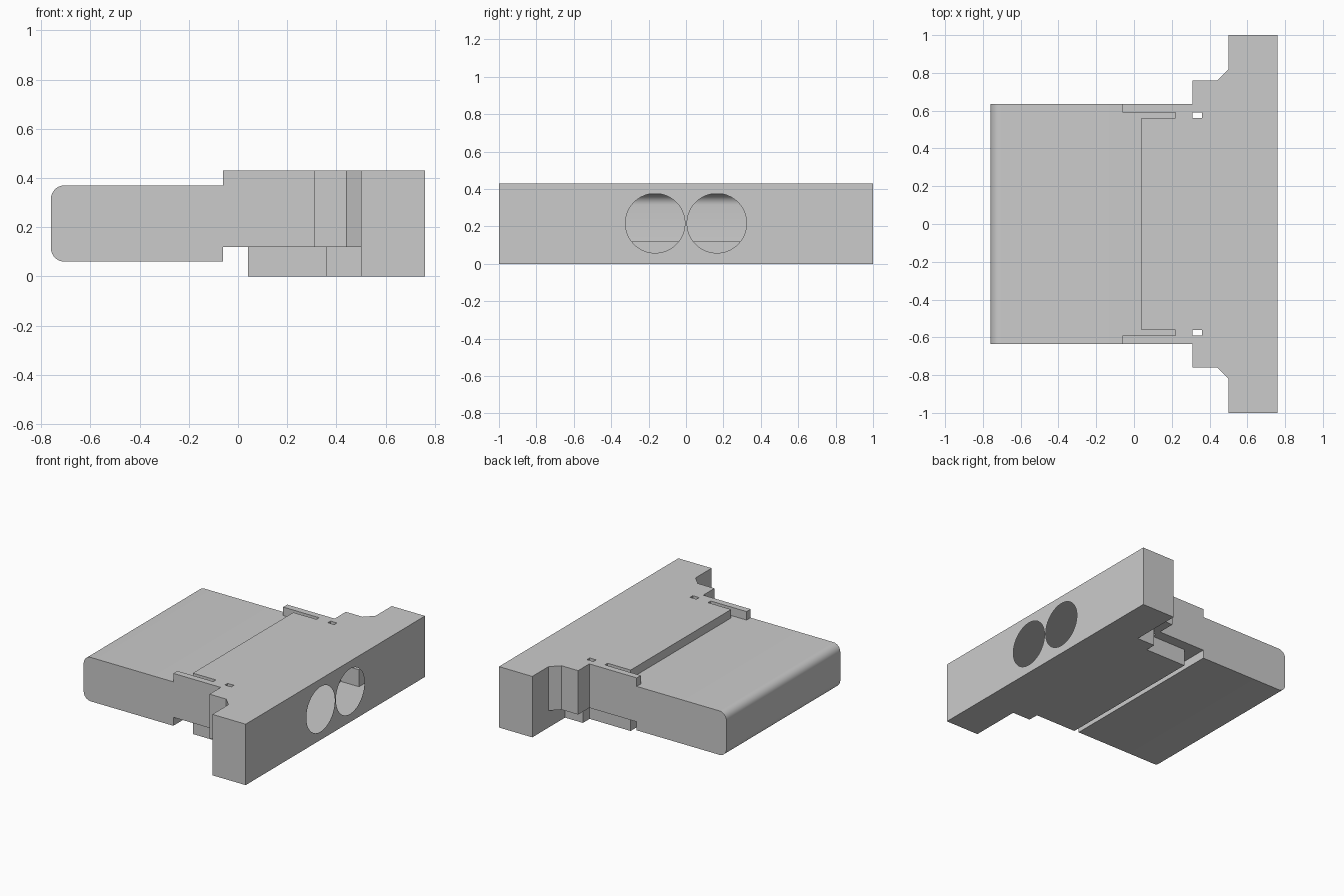
import bpy, bmesh
from math import sin, cos, pi
from mathutils import Vector

if "Cube" in bpy.data.objects:
    bpy.data.objects.remove(bpy.data.objects["Cube"])


def prism(name, pts, move):
    """Extrude a flat outline of 3D points along a vector."""
    bm = bmesh.new()
    face = bm.faces.new([bm.verts.new(p) for p in pts])
    ext = bmesh.ops.extrude_face_region(bm, geom=[face])
    bmesh.ops.translate(bm, vec=Vector(move),
                        verts=[v for v in ext["geom"] if isinstance(v, bmesh.types.BMVert)])
    bmesh.ops.recalc_face_normals(bm, faces=bm.faces[:])
    me = bpy.data.meshes.new(name)
    bm.to_mesh(me)
    bm.free()
    ob = bpy.data.objects.new(name, me)
    bpy.context.collection.objects.link(ob)
    return ob


def plate(name, half, z0, z1):
    """Horizontal plate from a half outline mirrored across y = 0."""
    full = half + [(x, -y) for x, y in reversed(half)]
    return prism(name, [(x, y, z0) for x, y in full], (0, 0, z1 - z0))


def boolean(ob, other, op):
    mod = ob.modifiers.new(op.lower(), 'BOOLEAN')
    mod.operation, mod.object, mod.solver = op, other, 'EXACT'
    bpy.context.view_layer.objects.active = ob
    bpy.ops.object.modifier_apply(modifier=mod.name)
    bpy.data.objects.remove(other, do_unlink=True)


# Tongue: side profile with a rounded free end and a stepped underside
R, W = 0.055, 0.635
side = [(-0.06, 0.06), (-0.06, 0.12), (0.31, 0.12), (0.31, 0.37)]
for cz, start in ((0.37 - R, pi / 2), (0.06 + R, pi)):
    for i in range(9):
        a = start + i * pi / 16
        side.append((-0.76 + R + R * cos(a), cz + R * sin(a)))
tongue = prism("tongue", [(x, -W, z) for x, z in side], (0, 2 * W, 0))

# Upper housing with slotted side rails, shoulders and end bar
housing = plate("housing", [(0.04, 0.56), (0.22, 0.56), (0.22, 0.59), (-0.06, 0.59),
                            (-0.06, W), (0.31, W), (0.31, 0.76), (0.44, 0.76),
                            (0.50, 0.82), (0.50, 1.0), (0.76, 1.0)], 0.12, 0.43)

# Lower housing
lower = plate("lower_housing", [(0.04, 0.56), (0.36, 0.56), (0.36, W), (0.50, W),
                                (0.50, 1.0), (0.76, 1.0)], 0.0, 0.12)
boolean(housing, lower, 'UNION')
boolean(housing, tongue, 'UNION')

for s in (-1, 1):
    # Small through slots beside the rails
    slot = prism("slot_cutter", [(x, s * y, 0.05) for x, y in
                 ((0.31, 0.56), (0.36, 0.56), (0.36, 0.59), (0.31, 0.59))], (0, 0, 0.5))
    boolean(housing, slot, 'DIFFERENCE')
    # Shallow round pockets in the end face
    ring = [(0.74, s * 0.165 + 0.159 * cos(i * pi / 32), 0.217 + 0.159 * sin(i * pi / 32))
            for i in range(64)]
    boolean(housing, prism("port_cutter", ring, (0.1, 0, 0)), 'DIFFERENCE')

# Open the pockets into the hollow shell
bm = bmesh.new()
bm.from_mesh(housing.data)
inner = [f for f in bm.faces if any(abs(v.co.x - 0.74) < 1e-4 for v in f.verts)]
bmesh.ops.delete(bm, geom=inner, context='FACES')
bm.to_mesh(housing.data)
bm.free()

bpy.ops.object.select_all(action='DESELECT')
housing.select_set(True)
bpy.context.view_layer.objects.active = housing
bpy.ops.object.shade_smooth_by_angle(angle=pi / 6)
